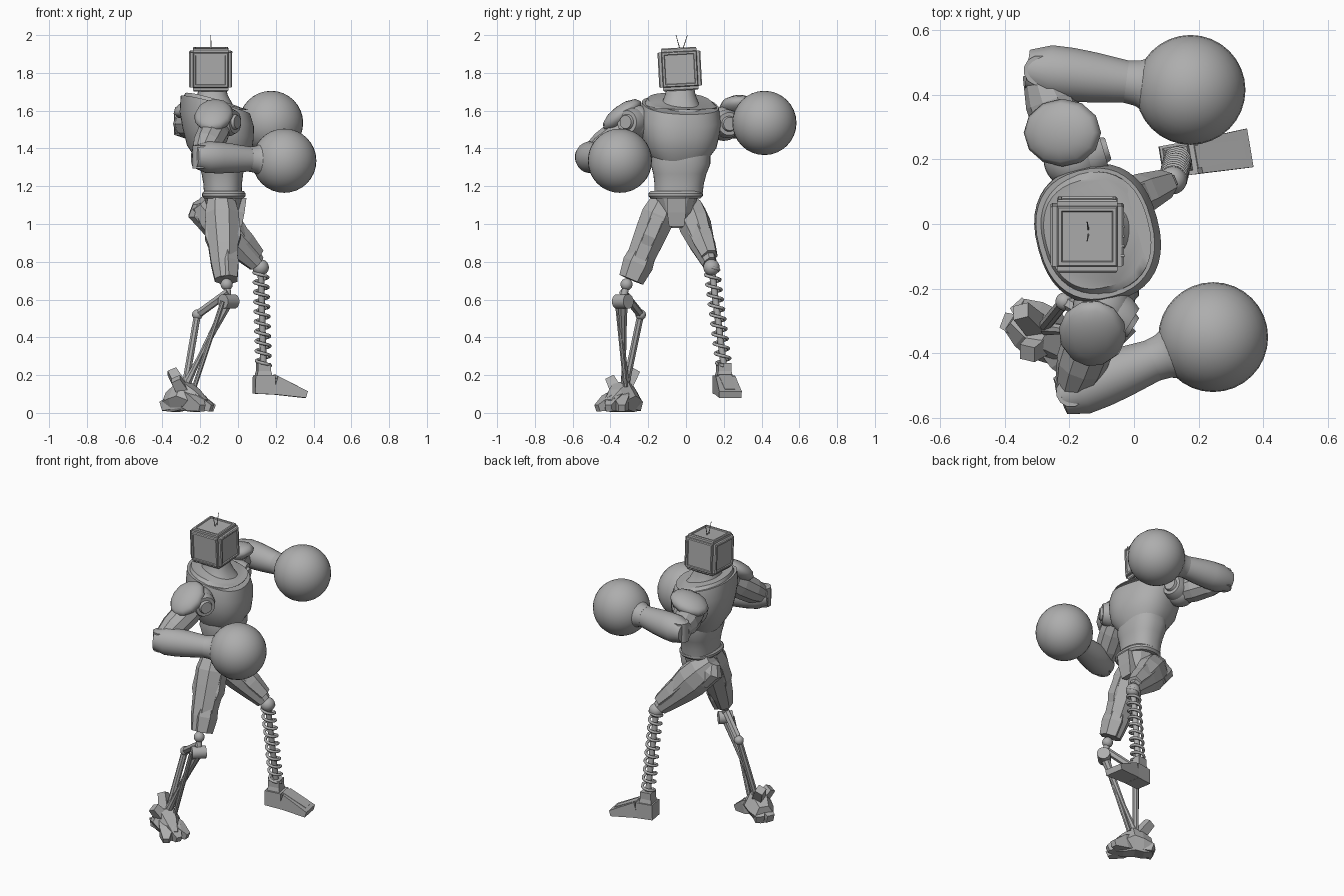
import bpy, bmesh, math
from mathutils import Matrix, Vector

default_cube = bpy.data.objects.get("Cube")
if default_cube:
    bpy.data.objects.remove(default_cube, do_unlink=True)

GREY = (0.42, 0.42, 0.42, 1)
grey = bpy.data.materials.new("plain_grey")
grey.use_nodes = True
grey.diffuse_color = GREY
grey.node_tree.nodes["Principled BSDF"].inputs["Base Color"].default_value = GREY

UP = Vector((0, 0, 1))
FORWARD = Vector((1, 0, 0))


def point(x, y, z):
    return Vector((x, y, z))


def finish(obj, name, smooth):
    obj.name = name
    obj.data.materials.append(grey)
    bpy.ops.object.select_all(action="DESELECT")
    obj.select_set(True)
    bpy.context.view_layer.objects.active = obj
    if smooth:
        bpy.ops.object.shade_smooth_by_angle(angle=math.radians(35))


def add_object(name, data, smooth):
    obj = bpy.data.objects.new(name, data)
    bpy.context.collection.objects.link(obj)
    finish(obj, name, smooth)


def add_bmesh(name, bm, smooth=False):
    bmesh.ops.recalc_face_normals(bm, faces=bm.faces[:])
    mesh = bpy.data.meshes.new(name)
    bm.to_mesh(mesh)
    bm.free()
    add_object(name, mesh, smooth)


def skin(name, rings, smooth):
    """Join a row of closed rings and cap both ends."""
    bm = bmesh.new()
    loops = [[bm.verts.new(co) for co in ring] for ring in rings]
    for low, high in zip(loops, loops[1:]):
        for i in range(len(low)):
            bm.faces.new((low[i - 1], low[i], high[i], high[i - 1]))
    bm.faces.new(loops[0])
    bm.faces.new(loops[-1])
    add_bmesh(name, bm, smooth)


def along(path, t):
    position = t * (len(path) - 1)
    i = min(int(position), len(path) - 2)
    return path[i].lerp(path[i + 1], position - i)


def limb(name, path, radii, sides=8, smooth=False, hint=UP, wide=1.0, flare=1.0):
    """Tube with evenly spaced radii; wide scales it across the hint."""
    axis = (path[-1] - path[0]).normalized()
    u = (hint - axis * hint.dot(axis)).normalized()
    v = axis.cross(u) * wide
    grow = 1 / math.cos(math.pi / sides)
    angles = [math.tau * (i + 0.5) / sides for i in range(sides)]
    rings = []
    for i, radius in enumerate(radii):
        t = i / (len(radii) - 1)
        centre, across = along(path, t), v * flare ** t
        rings.append([centre + (u * math.cos(a) + across * math.sin(a)) * radius * grow
                      for a in angles])
    skin(name, rings, smooth)


def rod(name, start, end, radius, sides=12):
    axis = end - start
    hint = UP if abs(axis.normalized().z) < 0.9 else FORWARD
    limb(name, [start, end], [radius, radius], sides, sides > 8, hint)


def shell(name, bottom, top, radii, wide, tilt=0.0, yaw=0.0, sides=40, smooth=True):
    """Rounded-square body whose upper rings lean down towards the front."""
    turn = Matrix.Rotation(math.radians(yaw), 3, "Z")
    rings = []
    for i, radius in enumerate(radii):
        t = i / (len(radii) - 1)
        ring = []
        for k in range(sides):
            a = math.tau * k / sides
            c, s = math.cos(a), math.sin(a)
            x = math.copysign(abs(c) ** 0.85, c) * radius
            y = math.copysign(abs(s) ** 0.85, s) * radius * wide
            ring.append(bottom.lerp(top, t) + turn @ Vector((x, y, -tilt * t * x)))
        rings.append(ring)
    skin(name, rings, smooth)


def ball(name, centre, radii, normal=UP, segments=32):
    bpy.ops.mesh.primitive_uv_sphere_add(
        segments=segments, ring_count=segments // 2, location=centre)
    obj = bpy.context.object
    obj.scale = radii
    obj.rotation_euler = normal.to_track_quat("Z", "Y").to_euler()
    finish(obj, name, True)


def round_ball(name, centre, radius):
    ball(name, centre, (radius, radius, radius))


# Head: chamfered box with raised panels, each with a sunken middle
head = point(-0.145, -0.033, 1.82)
bm = bmesh.new()
bmesh.ops.create_cube(bm, size=0.215)
bmesh.ops.bevel(bm, geom=bm.edges[:], offset=0.014, segments=2, affect="EDGES")
panels = [face for face in bm.faces if face.calc_area() > 0.02]
bmesh.ops.inset_individual(bm, faces=panels, thickness=0.006, depth=0.006)
bmesh.ops.inset_individual(bm, faces=panels, thickness=0.014)
bmesh.ops.inset_individual(bm, faces=panels, thickness=0.004, depth=-0.006)
bmesh.ops.rotate(bm, verts=bm.verts[:], matrix=Matrix.Rotation(math.radians(3), 3, "X"))
bmesh.ops.translate(bm, verts=bm.verts[:], vec=head)
add_bmesh("head_box", bm)
for i in range(5):
    button = head + point(0.105, 0.03 * i - 0.065, 0.088)
    rod("head_button", button, button + FORWARD * 0.01, 0.004)
for side in (-1, 1):
    limb("antenna", [point(-0.14, -0.025, 1.9), point(-0.145, 0.03 * side - 0.023, 2)],
         [0.003, 0.0015], hint=FORWARD)

# Neck and torso, the chest turned a little towards its left
shell("neck", point(-0.12, -0.03, 1.58), point(-0.14, -0.03, 1.74),
      [0.14, 0.1, 0.08, 0.07], wide=1.0, tilt=0.1)
shell("chest", point(-0.09, -0.03, 1.33), point(-0.12, -0.03, 1.63),
      [0.12, 0.167, 0.182, 0.19, 0.178], wide=1.13, tilt=0.28, yaw=15)
shell("collar", point(-0.12, -0.03, 1.61), point(-0.125, -0.03, 1.65),
      [0.168, 0.168, 0.15], wide=1.13, tilt=0.3, yaw=15)
shell("abdomen", point(-0.08, -0.04, 1.16), point(-0.085, -0.025, 1.37),
      [0.1, 0.102, 0.11, 0.123, 0.12], wide=1.28)
shell("belt", point(-0.075, -0.055, 1.135), point(-0.075, -0.055, 1.175),
      [0.105, 0.115, 0.115, 0.105], wide=1.25)
shell("pelvis", point(-0.07, -0.05, 0.98), point(-0.075, -0.055, 1.14),
      [0.03, 0.08, 0.105], wide=1.1, sides=12, smooth=False)
limb("crotch_plate", [point(0, -0.05, 0.99), point(0.02, -0.05, 1.14)],
     [0.02, 0.025, 0.025], sides=4, hint=FORWARD, wide=2)


def arm(side, shoulder, elbow, hand, facing, armour_normal):
    """Shoulder joint, armour, arm and round glove hung on three joints."""
    facing = facing.normalized()
    aim = (hand - elbow).normalized()
    wrist = hand - aim * 0.2
    round_ball(side + "_shoulder", shoulder, 0.09)
    limb(side + "_shoulder_disc", [shoulder + facing * 0.03, shoulder + facing * 0.1],
         [0.075, 0.075, 0.06], sides=24, smooth=True)
    limb(side + "_shoulder_cap", [shoulder + facing * 0.09, shoulder + facing * 0.115],
         [0.045, 0.035], sides=24, smooth=True)
    ball(side + "_armour", shoulder.lerp(elbow, 0.3) + UP * 0.09,
         (0.105, 0.125, 0.055), armour_normal, segments=12)
    limb(side + "_upper_arm", [shoulder, elbow], [0.07, 0.08, 0.075, 0.05], sides=10)
    rod(side + "_elbow", elbow - UP * 0.06, elbow + UP * 0.06, 0.045)
    limb(side + "_forearm", [elbow - aim * 0.035, wrist + aim * 0.03],
         [0.06, 0.083, 0.083, 0.078, 0.07, 0.062], sides=24, smooth=True)
    limb(side + "_cuff", [wrist, wrist + aim * 0.1],
         [0.066, 0.07, 0.085, 0.125], sides=24, smooth=True)
    round_ball(side + "_glove", hand, 0.17)


arm("left", point(-0.19, 0.2, 1.53), point(-0.295, 0.475, 1.53), point(0.175, 0.415, 1.535),
    facing=point(1, 0.3, 0), armour_normal=point(-0.3, 0, 1))
arm("right", point(-0.1, -0.26, 1.54), point(-0.195, -0.52, 1.355), point(0.245, -0.35, 1.335),
    facing=point(0.8, -0.5, 0), armour_normal=point(-0.1, -0.6, 0.8))

# Right thigh: faceted armour over a tapering core
hip, knee = point(-0.09, -0.11, 1.13), point(-0.068, -0.29, 0.705)
limb("right_thigh", [hip, knee], [0.07, 0.09, 0.085, 0.078, 0.07, 0.055], hint=FORWARD)
limb("right_thigh_plate", [hip, hip.lerp(knee, 0.7)], [0.06, 0.09, 0.095, 0.06],
     sides=6, hint=FORWARD, wide=0.6)
limb("right_knee_plate", [hip.lerp(knee, 0.6) + FORWARD * 0.02, knee + FORWARD * 0.02],
     [0.045, 0.055, 0.045], sides=6, hint=FORWARD, wide=1.3)

# Right shin: ball knee and thin linkage rods
knee_ball, pivot = point(-0.06, -0.315, 0.68), point(-0.05, -0.335, 0.59)
back_ball, ankle = point(-0.215, -0.24, 0.52), point(-0.28, -0.32, 0.14)
pivot_axle = point(0.03, 0.03, 0)
round_ball("right_knee_ball", knee_ball, 0.032)
rod("right_knee_link", knee_ball, pivot, 0.018)
rod("right_knee_pivot", pivot - pivot_axle, pivot + pivot_axle, 0.038)
rod("right_knee_arm", pivot + UP * 0.05, back_ball, 0.019, sides=6)
round_ball("right_shin_ball", back_ball, 0.028)
rod("right_back_rod", back_ball, ankle, 0.018, sides=8)
limb("right_front_rod", [pivot, point(-0.2, -0.33, 0.3), ankle],
     [0.026, 0.018, 0.013, 0.017, 0.024], hint=FORWARD)
rod("right_side_rod", pivot - pivot_axle, ankle + FORWARD * 0.05, 0.012, sides=8)

# Right foot: block body, spread toes, heels and ankle guards
instep = point(-0.27, -0.35, 0.08)
limb("right_foot_body", [point(-0.37, -0.28, 0.06), point(-0.28, -0.34, 0.09),
                         point(-0.17, -0.41, 0.04)], [0.05, 0.07, 0.075, 0.06, 0.03], sides=6)
for tip in (point(-0.125, -0.34, 0.025), point(-0.14, -0.41, 0.025), point(-0.19, -0.47, 0.025)):
    limb("right_toe", [instep, instep.lerp(tip, 0.5), tip], [0.045, 0.042, 0.018], sides=4)
for tip in (point(-0.4, -0.3, 0.035), point(-0.36, -0.25, 0.035)):
    limb("right_heel", [instep, tip], [0.05, 0.025], sides=4)
for tip in (point(-0.35, -0.27, 0.22), point(-0.33, -0.4, 0.18)):
    limb("right_ankle_guard", [instep, tip], [0.035, 0.025], sides=4, hint=FORWARD)

# Left thigh: bulky hip tapering to a ball knee
hip, knee = point(-0.2, 0, 1.12), point(0.1, 0.125, 0.79)
limb("left_thigh", [hip, knee], [0.06, 0.095, 0.1, 0.085, 0.065, 0.045], wide=0.75)
limb("left_thigh_plate", [hip.lerp(knee, 0.3) + UP * 0.03, knee + UP * 0.04],
     [0.05, 0.06, 0.055, 0.04], sides=6)
limb("left_hip_guard", [hip, hip + point(-0.01, 0.02, -0.06), hip + point(0.05, 0.04, -0.14)],
     [0.04, 0.055, 0.045], sides=8, hint=FORWARD)
spring_top, ankle = point(0.12, 0.135, 0.77), point(0.135, 0.2, 0.25)
round_ball("left_knee_ball", spring_top, 0.043)

# Left shin: coil spring around a thin core
rod("left_spring_core", spring_top, ankle, 0.017)
curve = bpy.data.curves.new("left_spring", "CURVE")
curve.dimensions = "3D"
curve.bevel_depth = 0.0085
curve.bevel_resolution = 2
coil = curve.splines.new("POLY")
coil.points.add(160)
for i, spot in enumerate(coil.points):
    a = math.tau * i / 16
    centre = spring_top.lerp(ankle, i / 160)
    spot.co = (centre.x + 0.037 * math.cos(a), centre.y + 0.037 * math.sin(a), centre.z, 1)
add_object("left_spring", curve, False)

# Left foot: heel block, sloping toe wedge, top plate and ankle socket
toe_line = point(0.165, 0.028, -0.05)
instep = point(0.19, 0.207, 0.147)
limb("left_heel", [point(0.085, 0.19, 0.15), instep], [0.048, 0.05], sides=4, wide=1.05)
limb("left_toe", [instep, instep + toe_line], [0.05, 0.018], sides=4, wide=1.05, flare=3.2)
limb("left_foot_plate", [instep + UP * 0.048, instep + toe_line * 0.9 + UP * 0.02],
     [0.008, 0.006], sides=4, wide=4.5)
limb("left_ankle", [ankle - UP * 0.07, ankle + UP * 0.015],
     [0.045, 0.035, 0.035], sides=4, hint=toe_line)
